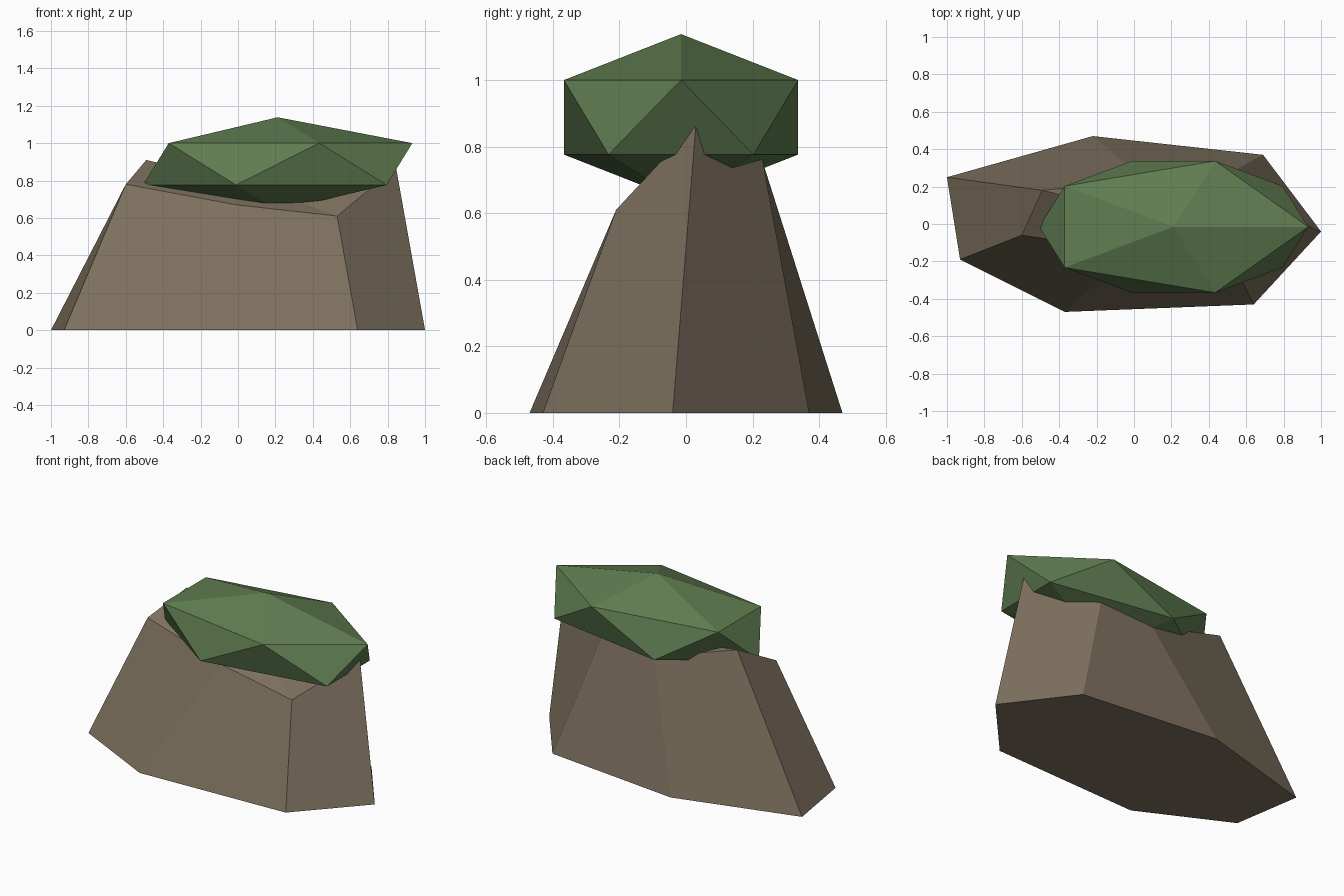
import bpy, bmesh
from mathutils import Vector

if "Cube" in bpy.data.objects:
    bpy.data.objects.remove(bpy.data.objects["Cube"])


def material(name, rgb):
    m = bpy.data.materials.new(name)
    m.diffuse_color = (*rgb, 1)
    m.use_nodes = True
    m.node_tree.nodes["Principled BSDF"].inputs["Base Color"].default_value = m.diffuse_color
    return m


def add_object(name, bm, mat):
    bmesh.ops.recalc_face_normals(bm, faces=bm.faces)
    mesh = bpy.data.meshes.new(name)
    bm.to_mesh(mesh)
    bm.free()
    mesh.materials.append(mat)
    ob = bpy.data.objects.new(name, mesh)
    bpy.context.collection.objects.link(ob)
    return ob


stone = material("brown stone", (0.205, 0.162, 0.112))
leaf = material("moss green", (0.115, 0.205, 0.082))

# Rock: seven-sided base outline lofted to an uneven, smaller top outline
base = [(-1, .25), (-.93, -.19), (-.37, -.47), (.64, -.43),
        (1, -.04), (.69, .37), (-.22, .47)]
top = [(-.49, .18, .91), (-.60, -.06, .78), (-.01, -.15, .67), (.53, -.21, .61),
       (.845, .03, .87), (.44, .23, .76), (.06, .235, .74)]
bm = bmesh.new()
low = [bm.verts.new((x, y, 0)) for x, y in base]
high = [bm.verts.new(p) for p in top]
centre = bm.verts.new(sum((Vector(p) for p in top), Vector()) / len(top))
bm.faces.new(low)
for i in range(len(base)):
    j = (i + 1) % len(base)
    bm.faces.new((low[i], low[j], high[j], high[i]))
    bm.faces.new((high[i], high[j], centre))
add_object("rock", bm, stone)

# Moss cap: stretched twenty-sided ball resting in the top of the rock
bm = bmesh.new()
bmesh.ops.create_icosphere(bm, subdivisions=1, radius=1)
bmesh.ops.scale(bm, vec=(.805, .414, .25), verts=bm.verts)
bmesh.ops.translate(bm, vec=(.212, -.015, .888), verts=bm.verts)
add_object("moss_cap", bm, leaf)
